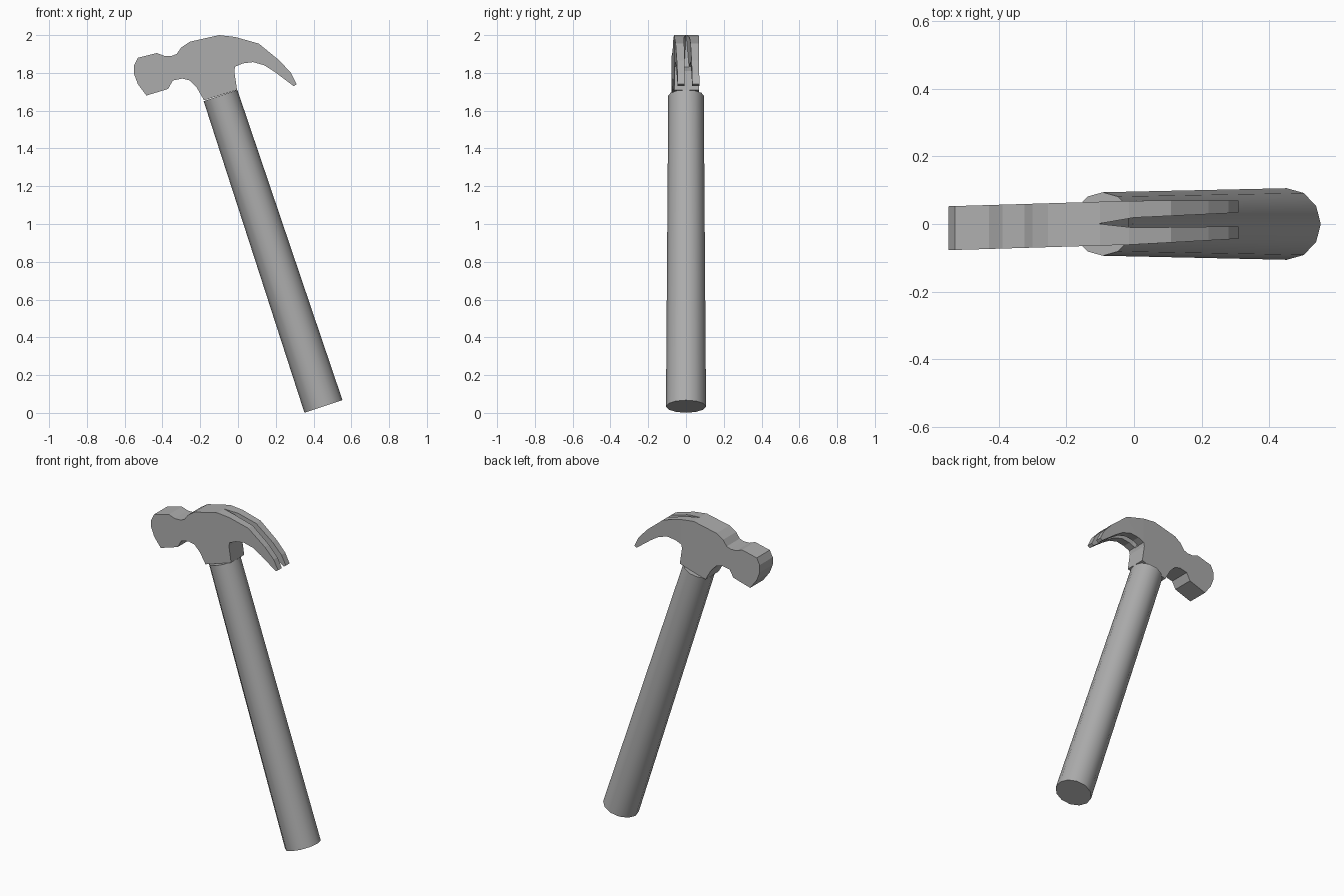
import bpy, bmesh, math
from mathutils import Vector

if "Cube" in bpy.data.objects:
    bpy.data.objects.remove(bpy.data.objects["Cube"])

grey = bpy.data.materials.new("dark_grey")
grey.diffuse_color = (0.42, 0.42, 0.42, 1)
grey.use_nodes = True
grey.node_tree.nodes["Principled BSDF"].inputs["Base Color"].default_value = grey.diffuse_color


def skew(x):
    """Head is turned slightly about z: sideways offset at x."""
    return 0.004 + 0.03 * x


def make_object(name, bm):
    bmesh.ops.recalc_face_normals(bm, faces=bm.faces[:])
    mesh = bpy.data.meshes.new(name)
    bm.to_mesh(mesh)
    bm.free()
    mesh.materials.append(grey)
    obj = bpy.data.objects.new(name, mesh)
    bpy.context.collection.objects.link(obj)
    return obj


# Handle: tapered 12-sided cylinder leaning left
bottom, top = Vector((0.4525, 0, 0.034)), Vector((-0.0925, 0, 1.68))
axis = top - bottom
bpy.ops.mesh.primitive_cone_add(vertices=12, radius1=0.106, radius2=0.094,
                                depth=axis.length, location=(bottom + top) / 2,
                                rotation=(0, math.atan2(axis.x, axis.z), 0))
handle = bpy.context.object
handle.name = "handle"
handle.data.materials.append(grey)
bpy.ops.object.shade_smooth_by_angle(angle=math.radians(40))

# Head: side profile (x, z) extruded through y, thinner at the claw
profile = [(-.55, 1.84), (-.53, 1.88), (-.43, 1.905), (-.39, 1.89), (-.35, 1.89),
           (-.325, 1.90), (-.30, 1.935), (-.255, 1.965), (-.10, 2.0), (-.015, 1.99),
           (.11, 1.955), (.22, 1.865), (.28, 1.80), (.31, 1.74), (.295, 1.73),
           (.195, 1.805), (.14, 1.84), (.08, 1.857), (.025, 1.85), (-.015, 1.833),
           (-.02, 1.81), (-.005, 1.71), (-.18, 1.655), (-.217, 1.72), (-.255, 1.76),
           (-.295, 1.77), (-.345, 1.76), (-.37, 1.715), (-.485, 1.68), (-.53, 1.74),
           (-.55, 1.793)]
bm = bmesh.new()
sides = []
for s in (-1, 1):
    ring = []
    for x, z in profile:
        half = 0.065 - 0.026 * max(x, 0)
        ring.append(bm.verts.new((x, skew(x) + s * half, z)))
    sides.append(ring)
for ring in sides:
    bm.faces.new(ring)
n = len(profile)
for i in range(n):
    j = (i + 1) % n
    bm.faces.new((sides[0][i], sides[0][j], sides[1][j], sides[1][i]))
bm.normal_update()
bmesh.ops.triangulate(bm, faces=[f for f in bm.faces if len(f.verts) > 4])
head = make_object("hammer_head", bm)

# Claw slot: wedge with a sloping inner end
bm = bmesh.new()
bm.verts.new((-0.105, skew(-0.105), 2.005))
for x, w, z in [(0, .015, 2.05), (.36, .021, 2.05), (0, .015, 1.80), (.36, .021, 1.65)]:
    for s in (-1, 1):
        bm.verts.new((x, skew(x) + s * w, z))
bmesh.ops.convex_hull(bm, input=bm.verts[:])
cutter = make_object("slot_cutter", bm)
cutter.hide_render = True

cut = head.modifiers.new("claw_slot", 'BOOLEAN')
cut.operation = 'DIFFERENCE'
cut.solver = 'EXACT'
cut.object = cutter
bpy.context.view_layer.objects.active = head
bpy.ops.object.modifier_apply(modifier=cut.name)
bpy.data.objects.remove(cutter)
